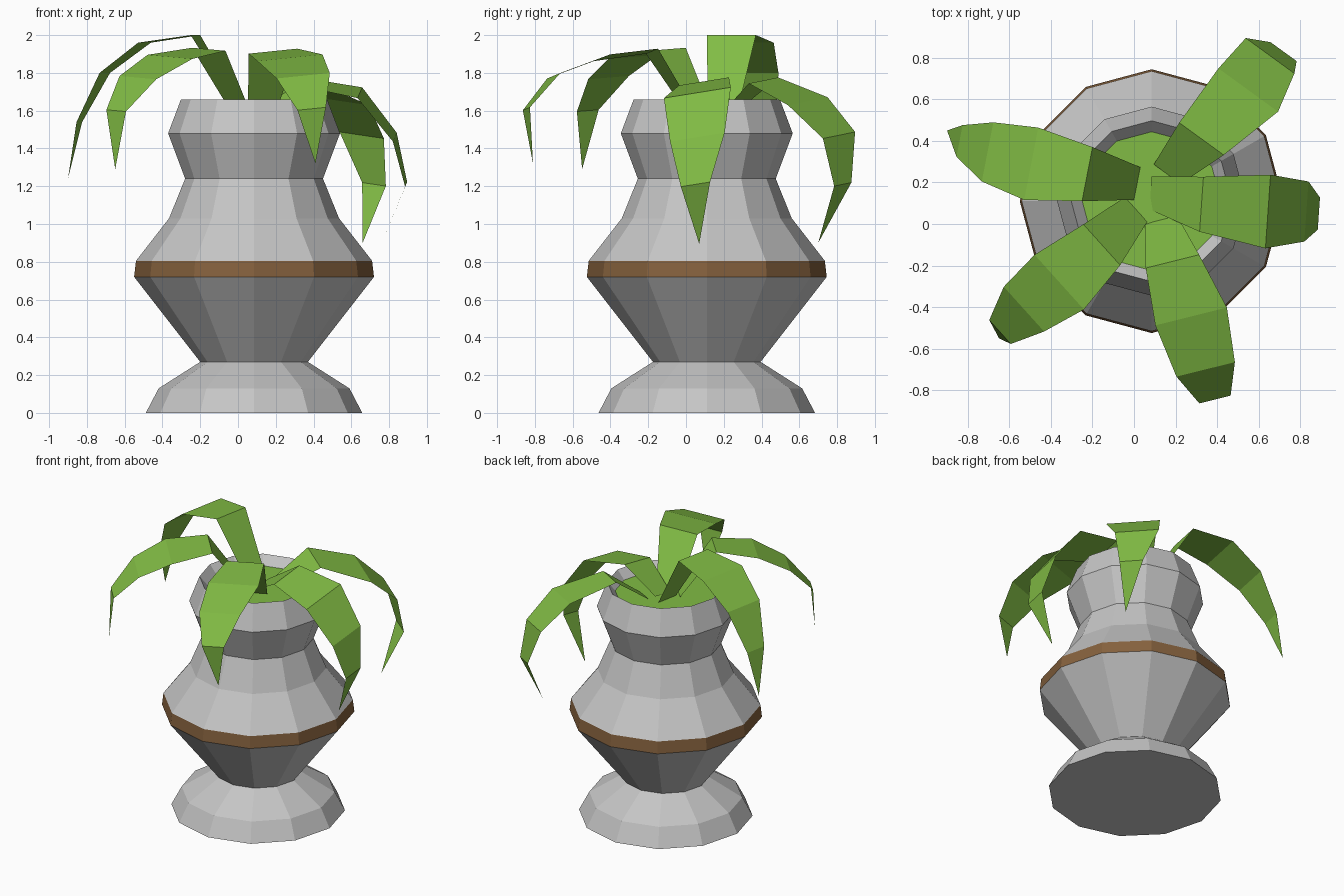
import bpy, bmesh, math
from mathutils import Vector

if "Cube" in bpy.data.objects:
    bpy.data.objects.remove(bpy.data.objects["Cube"])

SIDES = 12
CX, CY = 0.085, 0.11


def material(name, rgb):
    m = bpy.data.materials.new(name)
    m.diffuse_color = (*rgb, 1)
    m.use_nodes = True
    m.node_tree.nodes["Principled BSDF"].inputs["Base Color"].default_value = m.diffuse_color
    return m


stone = material("grey_stone", (0.56, 0.56, 0.56))
brown = material("brown_band", (0.235, 0.12, 0.047))
green = material("leaf_green", (0.22, 0.50, 0.058))


def add_object(name, bm, *mats):
    mesh = bpy.data.meshes.new(name)
    bm.to_mesh(mesh)
    bm.free()
    for m in mats:
        mesh.materials.append(m)
    ob = bpy.data.objects.new(name, mesh)
    bpy.context.collection.objects.link(ob)
    return ob


def ring(bm, r, z):
    return [bm.verts.new((CX + r * math.cos(math.tau * i / SIDES),
                          CY + r * math.sin(math.tau * i / SIDES), z))
            for i in range(SIDES)]


# Vase: (radius, height) profile, ending with the inner lip
profile = [(0.573, 0), (0.505, 0.13), (0.285, 0.27), (0.635, 0.72),
           (0.625, 0.805), (0.45, 1.03), (0.365, 1.24), (0.455, 1.48),
           (0.387, 1.66), (0.32, 1.58)]
bm = bmesh.new()
rings = [ring(bm, r, z) for r, z in profile]
bm.faces.new(rings[0][::-1])
for k, (a, b) in enumerate(zip(rings, rings[1:])):
    for i in range(SIDES):
        j = (i + 1) % SIDES
        f = bm.faces.new((a[i], a[j], b[j], b[i]))
        f.material_index = 1 if k == 3 else 0   # belt at the widest part
add_object("vase", bm, stone, brown)

# Foliage disc filling the mouth
bm = bmesh.new()
bm.faces.new(ring(bm, 0.335, 1.597))
add_object("foliage_base", bm, green)

# Leaves: bent strips with shared widths, ending in a point
WIDTHS = (0.16, 0.265, 0.355, 0.29, 0.155)


def leaf(name, heading, tilt, path):
    a = math.radians(heading + 90)
    side = Vector((math.cos(a), math.sin(a), tilt))
    bm = bmesh.new()
    pairs = [(bm.verts.new(Vector(p) - side * w / 2),
              bm.verts.new(Vector(p) + side * w / 2))
             for p, w in zip(path, WIDTHS)]
    for (r0, l0), (r1, l1) in zip(pairs, pairs[1:]):
        bm.faces.new((r0, r1, l1, l0))
    tip = bm.verts.new(path[-1])
    bm.faces.new((pairs[-1][0], tip, pairs[-1][1]))
    add_object(name, bm, green)


leaf("front_leaf", -76, 0.10,
     [(.13, .02, 1.6), (.185, -.18, 1.915), (.275, -.445, 1.88),
      (.345, -.70, 1.785), (.39, -.845, 1.61), (.41, -.81, 1.32)])
leaf("right_leaf", -4, 0.16,
     [(.08, .15, 1.6), (.325, .095, 1.755), (.645, .06, 1.695),
      (.83, .06, 1.46), (.89, .05, 1.21), (.76, .07, .895)])
leaf("back_right_leaf", 54, 0.12,
     [(.16, .24, 1.6), (.325, .41, 1.76), (.55, .645, 1.65),
      (.655, .81, 1.47), (.72, .83, 1.21), (.66, .70, .9)])
leaf("front_left_leaf", -138, -0.06,
     [(.01, .07, 1.6), (-.155, -.10, 1.925), (-.36, -.28, 1.885),
      (-.53, -.41, 1.775), (-.645, -.52, 1.6), (-.65, -.55, 1.29)])
leaf("left_leaf", 169, 0.0,
     [(.015, .195, 1.6), (-.225, .24, 2.0), (-.495, .29, 1.96),
      (-.705, .347, 1.8), (-.84, .40, 1.54), (-.90, .45, 1.24)])
